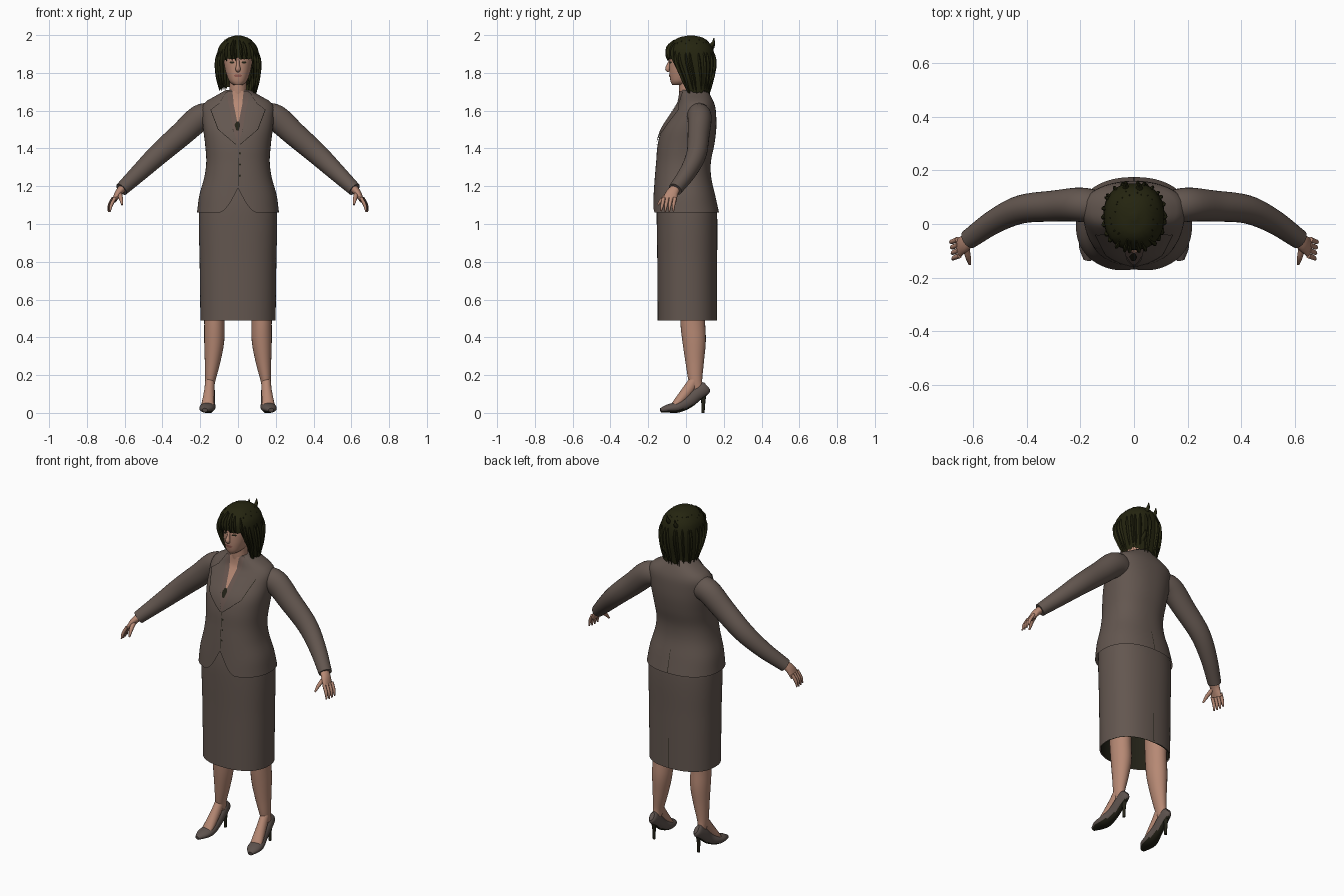
import bpy
import bmesh
import math
import random
from mathutils import Vector

random.seed(4)
cube = bpy.data.objects.get("Cube")
if cube:
    bpy.data.objects.remove(cube, do_unlink=True)

ROUND = 2.3  # superellipse exponent for every body section


def material(name, r, g, b):
    m = bpy.data.materials.new(name)
    m.use_nodes = True
    m.diffuse_color = (r, g, b, 1)
    for node in m.node_tree.nodes:
        if node.type == 'BSDF_PRINCIPLED':
            node.inputs["Base Color"].default_value = (r, g, b, 1)
            node.inputs["Roughness"].default_value = 0.8
    return m


SUIT = material("taupe suit", 0.125, 0.094, 0.079)
BLOUSE = material("taupe blouse", 0.14, 0.095, 0.08)
SKIN = material("skin", 0.47, 0.25, 0.175)
HAIR = material("dark olive hair", 0.018, 0.018, 0.005)
SHOE = material("grey brown leather", 0.11, 0.085, 0.075)
DARK = material("dark trim", 0.016, 0.015, 0.008)
LIPS = material("lips", 0.3, 0.11, 0.085)


def sample(rows, t):
    """Smoothly interpolate rows whose first entry is the parameter."""
    t = min(max(t, rows[0][0]), rows[-1][0])
    last = len(rows) - 1
    i = max(k for k in range(last) if rows[k][0] <= t)

    def slope(k, c):
        a, b = rows[max(k - 1, 0)], rows[min(k + 1, last)]
        return (b[c] - a[c]) / (b[0] - a[0])

    h = rows[i + 1][0] - rows[i][0]
    u = (t - rows[i][0]) / h
    out = []
    for c in range(1, len(rows[0])):
        p, q = rows[i][c], rows[i + 1][c]
        m, n = slope(i, c) * h, slope(i + 1, c) * h
        d = q - p
        out.append(p + u * (m + u * (3 * d - 2 * m - n + u * (m + n - 2 * d))))
    return out


def around(rows, angle, z):
    """Point on a body of sections (z, half width, front y, back y)."""
    hw, yf, yb = sample(rows, z)
    c, s = math.cos(angle), math.sin(angle)
    e = 2 / ROUND
    return Vector((max(hw, 0.002) * math.copysign(abs(c) ** e, c),
                   (yf + yb) / 2 + (yb - yf) / 2 * math.copysign(abs(s) ** e, s), z))


def skin_rings(name, rings, mat, caps=(True, True), dark_below=None):
    bm = bmesh.new()
    loops = [[bm.verts.new(p) for p in ring] for ring in rings]
    n = len(loops[0])
    for a, b in zip(loops, loops[1:]):
        for j in range(n):
            k = (j + 1) % n
            bm.faces.new((a[j], a[k], b[k], b[j]))
    if caps[0]:
        bm.faces.new(loops[0])
    if caps[1]:
        bm.faces.new(loops[-1])
    bmesh.ops.recalc_face_normals(bm, faces=bm.faces)
    if dark_below is not None:
        for f in bm.faces:
            f.normal_update()
            f.material_index = int(f.normal.z < dark_below)
    return finish(name, bm, mat)


def finish(name, bm, mat):
    mesh = bpy.data.meshes.new(name)
    bm.to_mesh(mesh)
    bm.free()
    ob = bpy.data.objects.new(name, mesh)
    bpy.context.collection.objects.link(ob)
    mesh.materials.append(mat)
    bpy.ops.object.select_all(action='DESELECT')
    ob.select_set(True)
    bpy.context.view_layer.objects.active = ob
    bpy.ops.object.shade_smooth_by_angle(angle=math.radians(50))
    return ob


def shell(name, rows, mat, bottom=None, steps=28, n=64, caps=(True, True), ease=1.0):
    """Body of sections; bottom(angle) may lift the lower edge."""
    top = rows[-1][0]
    angles = [2 * math.pi * j / n for j in range(n)]
    low = [bottom(a) if bottom else rows[0][0] for a in angles]
    rings = []
    for i in range(steps + 1):
        f = 1 - (1 - i / steps) ** ease
        rings.append([around(rows, a, zb + (top - zb) * f) for a, zb in zip(angles, low)])
    return skin_rings(name, rings, mat, caps)


def tube(name, pts, mat, side=1, ref=(0, 1, 0), n=16, per=5, dark_below=None):
    """Tapered limb through points (x, y, z, radius, radius)."""
    rows = [(i,) + tuple(p) for i, p in enumerate(pts)]
    count = (len(pts) - 1) * per
    spots = [sample(rows, i / per) for i in range(count + 1)]
    rings = []
    for i, s in enumerate(spots):
        t = Vector(spots[min(i + 1, count)][:3]) - Vector(spots[max(i - 1, 0)][:3])
        u = t.cross(Vector(ref)).normalized()
        v = t.cross(u).normalized()
        ring = []
        for j in range(n):
            a = 2 * math.pi * j / n
            p = Vector(s[:3]) + u * s[3] * math.cos(a) + v * s[4] * math.sin(a)
            ring.append(Vector((p.x * side, p.y, p.z)))
        rings.append(ring)
    return skin_rings(name, rings, mat, dark_below=dark_below)


def drape(name, body, spans, mat, lift, side=1, back=False, cols=8, per=6):
    """Thin patch laid on a body; spans are (z, x from, x to), top to bottom."""
    bm = bmesh.new()
    lines = []
    for k in range((len(spans) - 1) * per + 1):
        i = min(k // per, len(spans) - 2)
        f = k / per - i
        z, xa, xb = (p + (q - p) * f for p, q in zip(spans[i], spans[i + 1]))
        hw, yf, yb = sample(body, z)
        line = []
        for c in range(cols + 1):
            x = xa + (xb - xa) * c / cols
            depth = (yb - yf) / 2 * max(0, 1 - abs(x / hw) ** ROUND) ** (1 / ROUND) + lift
            line.append(bm.verts.new((x * side, (yf + yb) / 2 + (depth if back else -depth), z)))
        lines.append(line)
    flip = (side < 0) != back
    for a, b in zip(lines, lines[1:]):
        for c in range(cols):
            quad = (a[c], b[c], b[c + 1], a[c + 1])
            bm.faces.new(quad[::-1] if flip else quad)
    return finish(name, bm, mat)


# Jacket body with cutaway front hem
jacket = [(1.06, .217, -.178, .175), (1.15, .205, -.172, .155), (1.25, .178, -.165, .133),
          (1.33, .168, -.158, .132), (1.42, .174, -.15, .15), (1.5, .184, -.128, .16),
          (1.57, .19, -.085, .16), (1.62, .19, -.052, .155), (1.65, .168, -.036, .145),
          (1.68, .115, -.03, .13), (1.71, .064, -.028, .112)]


def jacket_hem(a):
    x = abs(math.cos(a)) * 0.21
    return 1.06 + (0.13 * (1 - x / 0.09) ** 2 if math.sin(a) < 0 and x < 0.09 else 0)


shell("jacket", jacket, SUIT, jacket_hem, 36, 96, (False, True))

# Skirt, dark lining and back slit
skirt = [(.49, .199, -.15, .165), (.8, .203, -.152, .165), (1.06, .207, -.155, .164),
         (1.15, .192, -.15, .145), (1.22, .165, -.14, .115)]
lining = [(z, w - .006, f + .006, b - .006) for z, w, f, b in skirt[:3]]
shell("skirt", skirt, SUIT, caps=(False, True))
shell("skirt_lining", lining, DARK, caps=(False, True))
drape("skirt_slit", skirt, [(.67, -.001, .001), (.495, -.003, .003)], DARK, .002, back=True)
drape("jacket_vent", jacket, [(1.19, -.001, .001), (1.065, -.002, .002)], DARK, .002, back=True)

# Blouse, open neck, pendant and front closure
drape("blouse", jacket, [(1.705, -.055, .055), (1.6, -.048, .048), (1.42, -.004, .004)], BLOUSE, .003)
drape("open_neck", jacket, [(1.705, -.036, .036), (1.64, -.024, .024), (1.535, -.003, .003)], SKIN, .006)
drape("pendant", jacket, [(1.543, -.008, .004), (1.525, -.018, .012), (1.495, -.008, .004)], DARK, .008)
drape("front_seam", jacket, [(1.42, -.001, .001), (1.2, -.001, .002)], DARK, .002)
for k in range(3):
    z = 1.375 - k * 0.06
    drape("button", jacket, [(z + .006, .008, .012), (z, .004, .016), (z - .006, .008, .012)], DARK, .003)

# Skin, sleeves, legs and shoes on both sides
for side, word in ((1, "left_"), (-1, "right_")):
    drape(word + "lapel", jacket, [(1.7, .042, .062), (1.64, .046, .1), (1.605, .042, .145),
                                   (1.5, .025, .105), (1.42, 0, .01)], SUIT, .008, side)
    drape(word + "lapel_edge", jacket, [(1.605, .143, .146), (1.5, .103, .106), (1.42, .008, .011)],
          DARK, .009, side, cols=2)
    drape(word + "blouse_collar", jacket, [(1.705, .03, .056), (1.65, .024, .054), (1.595, .036, .039)],
          BLOUSE, .0095, side)
    tube(word + "sleeve", [(.13, .06, 1.57, .068, .062), (.2, .072, 1.562, .07, .064),
                           (.3, .067, 1.475, .064, .058), (.42, .055, 1.37, .057, .053),
                           (.52, .01, 1.275, .047, .045), (.617, -.057, 1.183, .036, .037)],
         SUIT, side, n=28)
    # Hand with four fingers and a thumb
    tube(word + "palm", [(.605, -.05, 1.195, .022, .025), (.633, -.073, 1.165, .019, .032),
                         (.655, -.088, 1.125, .012, .038)], SKIN, side)
    for k in range(4):
        x, y = .655 + .003 * k, -.118 + .02 * k
        drop = 1.062 + .004 * abs(k - 1.5)
        tube(word + "finger", [(x - .004, y, 1.14, .009, .01), (x + .016, y - .008, 1.1, .009, .009),
                               (x + .022, y - .015 + .002 * k, drop, .004, .004)], SKIN, side, n=8)
    tube(word + "thumb", [(.628, -.08, 1.165, .013, .013), (.62, -.122, 1.135, .011, .011),
                          (.613, -.15, 1.102, .005, .005)], SKIN, side, n=8)
    tube(word + "leg", [(.125, .035, .7, .06, .07), (.125, .035, .5, .054, .066),
                        (.126, .043, .38, .053, .062), (.135, .046, .27, .041, .049),
                        (.147, .05, .17, .027, .036), (.148, .065, .12, .02, .03)], SKIN, side, n=24)
    tube(word + "foot", [(.148, .055, .19, .024, .026), (.152, .01, .12, .027, .03),
                         (.16, -.05, .05, .033, .022), (.164, -.075, .03, .03, .01)],
         SKIN, side, ref=(0, 0, 1))
    shoe = tube(word + "shoe", [(.147, .112, .142, .012, .024), (.148, .098, .13, .023, .036),
                                (.15, .06, .1, .029, .035), (.153, .01, .058, .031, .034),
                                (.16, -.045, .031, .041, .03), (.168, -.095, .023, .037, .022),
                                (.175, -.135, .014, .014, .011)],
                SHOE, side, ref=(0, 0, 1), n=24, dark_below=-.6)
    shoe.data.materials.append(DARK)
    tube(word + "shoe_heel", [(.147, .095, .125, .02, .02), (.147, .092, .07, .01, .012),
                              (.147, .09, 0, .008, .008)], DARK, side, n=12)

# Head and neck
head = [(1.735, .022, -.072, .0), (1.75, .042, -.08, .03), (1.78, .057, -.086, .07),
        (1.82, .069, -.088, .1), (1.87, .076, -.086, .12), (1.93, .074, -.07, .118),
        (1.975, .042, -.02, .07)]
shell("head", head, SKIN, n=48)
tube("neck", [(0, .025, 1.65, .056, .058), (0, .012, 1.71, .046, .049), (0, .012, 1.78, .045, .05)],
     SKIN, n=24)
tube("nose", [(0, -.08, 1.875, .007, .007), (0, -.09, 1.845, .008, .01),
              (0, -.097, 1.82, .014, .013), (0, -.088, 1.807, .009, .006)], SKIN)
drape("lips", head, [(1.792, -.012, .012), (1.786, -.024, .024), (1.777, -.012, .012)], LIPS, .003)
for side, word in ((1, "left_"), (-1, "right_")):
    drape(word + "eye", head, [(1.861, .024, .04), (1.856, .018, .046), (1.851, .024, .04)], DARK, .002, side)
    drape(word + "eyebrow", head, [(1.878, .022, .048), (1.873, .016, .052)], HAIR, .002, side)

# Hair: shell open around the face, with a ragged fringe
hair = [(1.69, .098, -.015, .125), (1.75, .107, -.04, .135), (1.8, .112, -.066, .146),
        (1.87, .113, -.094, .152), (1.93, .104, -.092, .142), (1.965, .08, -.068, .118),
        (1.988, .048, -.035, .085), (1.998, .012, .012, .04)]


def hair_edge(a):
    front = min(max((-math.sin(a) - .62) / .2, 0), 1)
    front = front * front * (3 - 2 * front)
    long = 1.7 + (.02 if math.cos(a) < -.3 else 0)
    return long + (1.875 - long) * front + random.uniform(-.008, .008)


shell("hair", hair, HAIR, hair_edge, 32, 72, (False, True), ease=1.8)

# Loose locks lying over the hair
for k in range(26):
    a = 2 * math.pi * (k + random.uniform(-.3, .3)) / 26
    end = hair_edge(a) - .008
    start = 1.975 - random.uniform(0, .02)
    path = []
    for f, r in ((0, .004), (.35, .012), (.7, .011), (1, .002)):
        p = around(hair, a + .08 * f, start + (end - start) * f)
        path.append((p.x * .97, p.y - .002, p.z, r, r * .6))
    tube("hair_lock", path, HAIR, ref=(-math.sin(a), math.cos(a), 0), n=8)
for x, z in ((-.03, 1.96), (.02, 1.975), (.045, 1.8)):
    tube("hair_tuft", [(x, .11, z - .05, .018, .018), (x, .142, z - .02, .01, .01),
                       (x, .148, z + .01, .002, .002)], HAIR, n=8)
